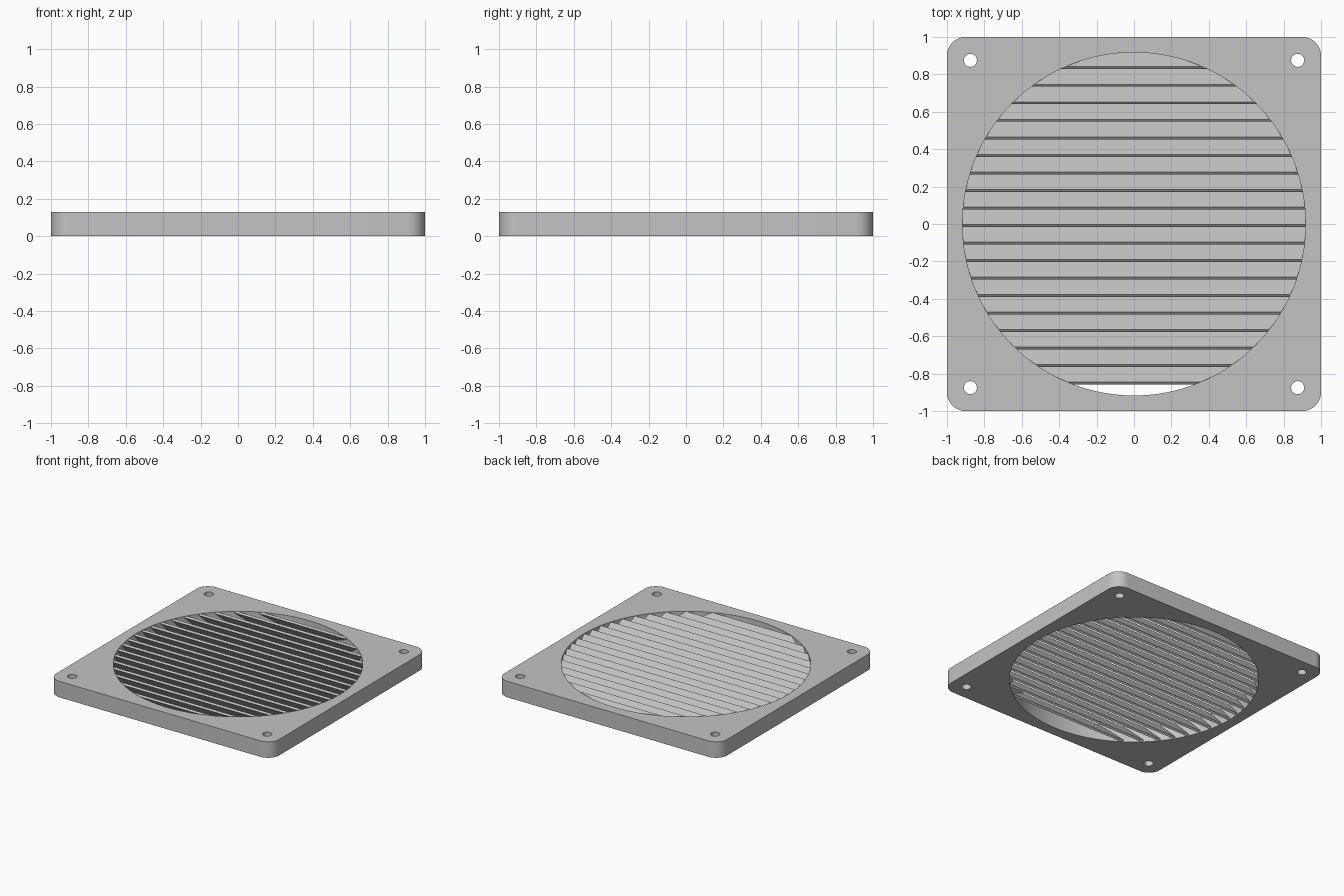
import bpy
import bmesh
import math
from mathutils import Vector

if "Cube" in bpy.data.objects:
    bpy.data.objects.remove(bpy.data.objects["Cube"])

HEIGHT = 0.13
HOLE_R = 0.917
PITCH = 0.0937
SLAT_COUNT = 19
TILT = math.radians(50)
THICK = 0.017

grey = bpy.data.materials.new("light_grey")
grey.use_nodes = True
COLOUR = (0.55, 0.55, 0.55, 1)
grey.diffuse_color = COLOUR
grey.node_tree.nodes["Principled BSDF"].inputs["Base Color"].default_value = COLOUR


def to_object(name, bm):
    bmesh.ops.recalc_face_normals(bm, faces=bm.faces)
    mesh = bpy.data.meshes.new(name)
    bm.to_mesh(mesh)
    bm.free()
    obj = bpy.data.objects.new(name, mesh)
    bpy.context.collection.objects.link(obj)
    mesh.materials.append(grey)
    return obj


def cylinder(name, radius, x=0, y=0, sides=128):
    bm = bmesh.new()
    bmesh.ops.create_cone(bm, cap_ends=True, segments=sides,
                          radius1=radius, radius2=radius, depth=1)
    bmesh.ops.translate(bm, verts=bm.verts, vec=(x, y, 0))
    obj = to_object(name, bm)
    obj.hide_render = True
    return obj


def select(obj):
    bpy.ops.object.select_all(action="DESELECT")
    obj.select_set(True)
    bpy.context.view_layer.objects.active = obj


def boolean(obj, cutter, operation):
    select(obj)
    mod = obj.modifiers.new("cut", "BOOLEAN")
    mod.operation = operation
    mod.solver = "EXACT"
    mod.object = cutter
    bpy.ops.object.modifier_apply(modifier=mod.name)
    bpy.data.objects.remove(cutter)


# Square frame with rounded corners
bm = bmesh.new()
bmesh.ops.create_cube(bm, size=1)
bmesh.ops.scale(bm, verts=bm.verts, vec=(2, 2, HEIGHT))
bmesh.ops.translate(bm, verts=bm.verts, vec=(0, 0, HEIGHT / 2))
uprights = [e for e in bm.edges
            if abs(e.verts[0].co.z - e.verts[1].co.z) > HEIGHT / 2]
bmesh.ops.bevel(bm, geom=uprights, offset=0.1, segments=12,
                profile=0.5, affect="EDGES")
frame = to_object("frame", bm)

# Round opening and four screw holes
boolean(frame, cylinder("opening_cutter", HOLE_R), "DIFFERENCE")
for sx in (-1, 1):
    for sy in (-1, 1):
        hole = cylinder("screw_hole_cutter", 0.035, sx * 0.875, sy * 0.875, 32)
        boolean(frame, hole, "DIFFERENCE")

# Tilted slats, high at the front edge, trimmed to sit just inside the rim
length = (HEIGHT - THICK * math.cos(TILT)) / math.sin(TILT)
along = Vector((0, math.cos(TILT), -math.sin(TILT))) * length
across = Vector((0, -math.sin(TILT), -math.cos(TILT))) * THICK
bm = bmesh.new()
for i in range(SLAT_COUNT):
    y = (i - (SLAT_COUNT - 1) / 2) * PITCH - 0.009 + THICK * math.sin(TILT) / 2
    corner = Vector((-1, y, HEIGHT))
    profile = [corner, corner + along, corner + along + across, corner + across]
    face = bm.faces.new([bm.verts.new(p) for p in profile])
    extruded = bmesh.ops.extrude_face_region(bm, geom=[face])["geom"]
    moved = [v for v in extruded if isinstance(v, bmesh.types.BMVert)]
    bmesh.ops.translate(bm, verts=moved, vec=(2, 0, 0))
slats = to_object("slats", bm)
boolean(slats, cylinder("slat_trimmer", HOLE_R + 0.008), "INTERSECT")

# Smooth the round walls, keep the edges crisp
for obj in (frame, slats):
    select(obj)
    bpy.ops.object.shade_smooth_by_angle(angle=math.radians(30))
